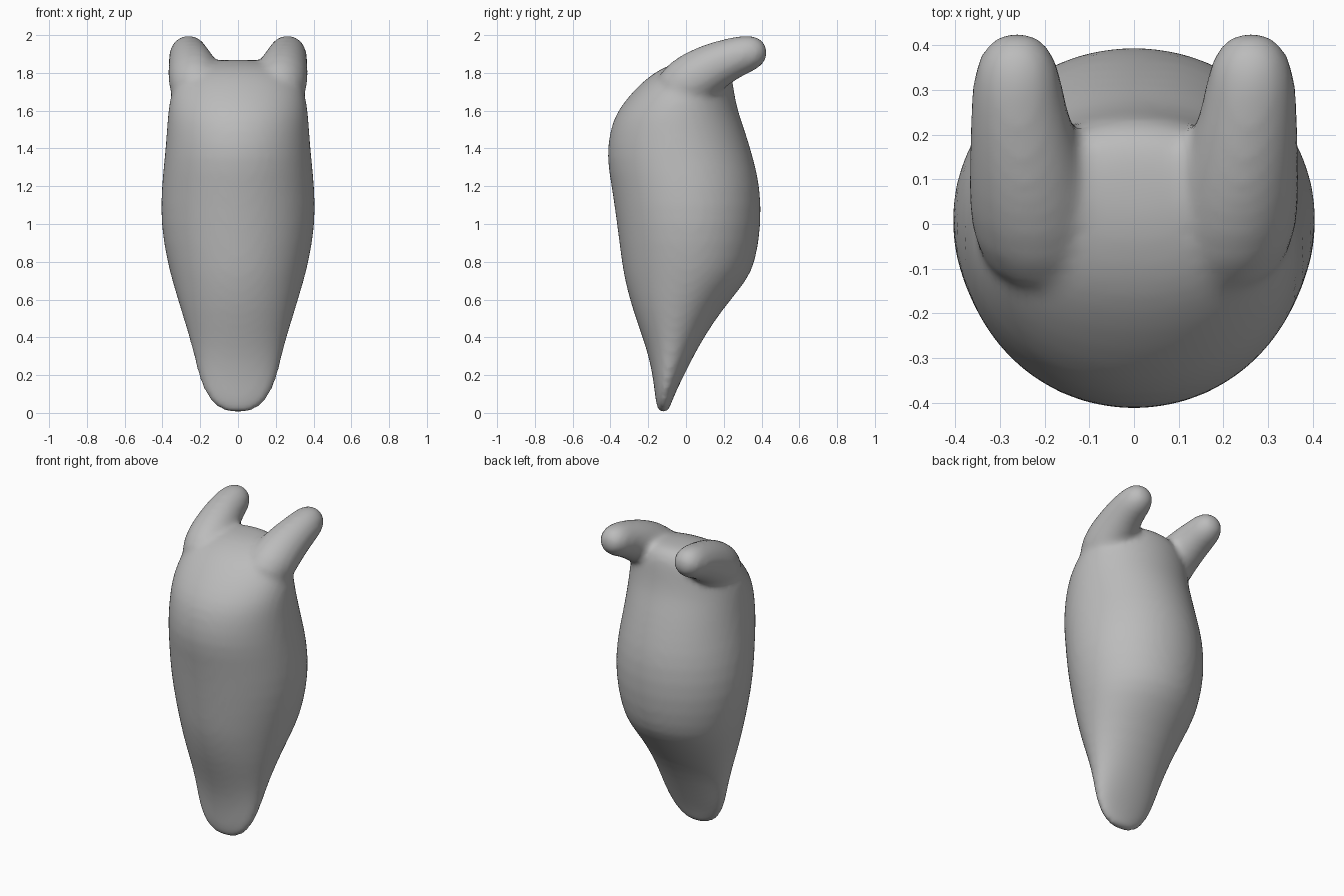
import bpy, bmesh, math
from mathutils import Vector

if "Cube" in bpy.data.objects:
    bpy.data.objects.remove(bpy.data.objects["Cube"])

SIDES = 32


def ring(bm, centre, u, v, ru, rv):
    """Elliptical ring of vertices around centre."""
    return [bm.verts.new(Vector(centre)
            + Vector(u) * ru * math.cos(2 * math.pi * i / SIDES)
            + Vector(v) * rv * math.sin(2 * math.pi * i / SIDES)) for i in range(SIDES)]


def loft(bm, rings):
    """Skin a list of rings and close both ends."""
    for a, b in zip(rings, rings[1:]):
        for i in range(SIDES):
            j = (i + 1) % SIDES
            bm.faces.new((a[i], a[j], b[j], b[i]))
    bm.faces.new(rings[0][::-1])
    bm.faces.new(rings[-1])


bm = bmesh.new()

# Body sections: height, front y, back y, half width
body = [(0.0, -0.135, -0.105, 0.045), (0.015, -0.15, -0.09, 0.085),
        (0.05, -0.158, -0.078, 0.138), (0.10, -0.165, -0.058, 0.172),
        (0.17, -0.173, -0.025, 0.203), (0.28, -0.193, 0.03, 0.229),
        (0.40, -0.23, 0.095, 0.258), (0.55, -0.285, 0.195, 0.305),
        (0.70, -0.325, 0.325, 0.35), (0.80, -0.342, 0.37, 0.376),
        (1.00, -0.367, 0.402, 0.413), (1.20, -0.395, 0.395, 0.407),
        (1.35, -0.424, 0.358, 0.39), (1.50, -0.405, 0.312, 0.378),
        (1.60, -0.365, 0.275, 0.372), (1.70, -0.285, 0.255, 0.355),
        (1.78, -0.20, 0.245, 0.32), (1.83, -0.12, 0.225, 0.26),
        (1.86, -0.03, 0.19, 0.17), (1.87, 0.04, 0.14, 0.07)]
loft(bm, [ring(bm, (0, (f + b) / 2, z), (1, 0, 0), (0, 1, 0), w, (b - f) / 2)
          for z, f, b, w in body])

# Horns: x, y, z, radius along the sweep, ending in a round tip
horn = [(0.20, -0.10, 1.64, 0.13), (0.22, 0.00, 1.74, 0.15),
        (0.235, 0.10, 1.81, 0.135), (0.25, 0.20, 1.86, 0.118),
        (0.26, 0.28, 1.89, 0.105), (0.262, 0.34, 1.907, 0.097),
        (0.262, 0.385, 1.917, 0.08), (0.262, 0.415, 1.923, 0.052),
        (0.262, 0.427, 1.926, 0.02)]
for side in (-1, 1):
    rings = []
    for k, (x, y, z, r) in enumerate(horn):
        a, b = horn[max(k - 1, 0)], horn[min(k + 1, len(horn) - 1)]
        d = Vector((0, b[1] - a[1], b[2] - a[2])).normalized()
        rings.append(ring(bm, (side * x, y, z), (1, 0, 0), (0, -d.z, d.y), r, r))
    loft(bm, rings)
bmesh.ops.recalc_face_normals(bm, faces=bm.faces)

mesh = bpy.data.meshes.new("horned_body")
bm.to_mesh(mesh)
bm.free()
obj = bpy.data.objects.new("horned_body", mesh)
bpy.context.collection.objects.link(obj)

# Fuse the parts into one soft skin
sub = obj.modifiers.new("round", 'SUBSURF')
sub.levels = sub.render_levels = 1
fuse = obj.modifiers.new("fuse", 'REMESH')
fuse.mode = 'VOXEL'
fuse.voxel_size = 0.018
fuse.use_smooth_shade = True
soft = obj.modifiers.new("soften", 'SMOOTH')
soft.factor = 0.5
soft.iterations = 9

grey = bpy.data.materials.new("plain grey")
grey.diffuse_color = (0.5, 0.5, 0.5, 1)
grey.use_nodes = True
grey.node_tree.nodes["Principled BSDF"].inputs["Base Color"].default_value = grey.diffuse_color
mesh.materials.append(grey)
mesh.shade_smooth()
